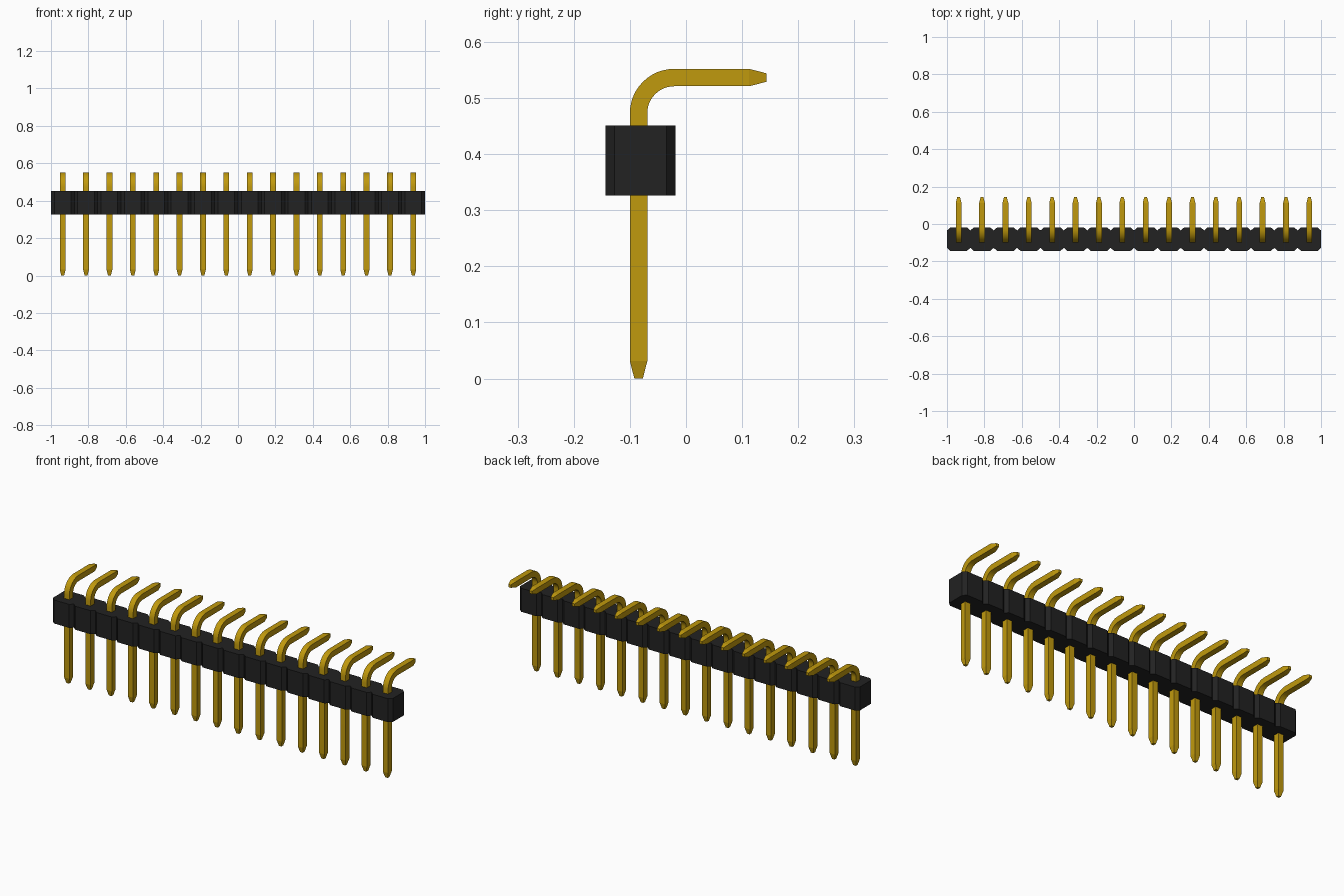
import bpy, bmesh, math
from mathutils import Vector

cube = bpy.data.objects.get("Cube")
if cube:
    bpy.data.objects.remove(cube, do_unlink=True)

COUNT, PITCH = 16, 0.125
PIN_Y, HALF = -0.0845, 0.0155          # pin axis and half thickness
BEND_Y, BEND_Z, BEND_R = -0.021, 0.473, 0.0635
TIP, TAPER = 0.0075, 0.031             # pin tip half thickness, taper length


def material(name, color):
    m = bpy.data.materials.new(name)
    m.use_nodes = True
    m.diffuse_color = (*color, 1)
    bsdf = m.node_tree.nodes["Principled BSDF"]
    bsdf.inputs["Base Color"].default_value = (*color, 1)
    bsdf.inputs["Roughness"].default_value = 0.5
    return m


def finish_mesh(bm, name, mat):
    bmesh.ops.recalc_face_normals(bm, faces=bm.faces)
    mesh = bpy.data.meshes.new(name)
    bm.to_mesh(mesh)
    bm.free()
    mesh.materials.append(mat)
    return mesh


def add_object(name, mesh, location=(0, 0, 0)):
    ob = bpy.data.objects.new(name, mesh)
    ob.location = location
    bpy.context.collection.objects.link(ob)
    return ob


black = material("black plastic", (0.016, 0.016, 0.016))
gold = material("gold metal", (0.53, 0.32, 0.004))

# Housing: a row of chamfered cells extruded upwards as one block
y0, y1, z0, z1 = -0.1435, -0.0185, 0.326, 0.451
cx, cy = 0.018, 0.016
front, back = [], []
for i in range(COUNT):
    a = -1 + i * PITCH
    for side, y, inset in ((front, y0, cy), (back, y1, -cy)):
        side += [(a, y + inset), (a + cx, y), (a + PITCH - cx, y)]
front.append((1, y0 + cy))
back.append((1, y1 - cy))
bm = bmesh.new()
base = bm.faces.new([bm.verts.new((x, y, z0)) for x, y in front + back[::-1]])
top = bmesh.ops.extrude_face_region(bm, geom=[base])["geom"]
bmesh.ops.translate(bm, vec=(0, 0, z1 - z0),
                    verts=[v for v in top if isinstance(v, bmesh.types.BMVert)])
add_object("housing", finish_mesh(bm, "housing", black))

# Pin: square section swept along a vertical leg, a bend and a pointed end
# Each station is (y, z, direction angle from vertical, half thickness)
path = [(PIN_Y, 0, 0, TIP), (PIN_Y, TAPER, 0, HALF)]
STEPS = 12
for k in range(STEPS + 1):
    t = math.pi / 2 * k / STEPS
    path.append((BEND_Y - BEND_R * math.cos(t), BEND_Z + BEND_R * math.sin(t), t, HALF))
end_z = BEND_Z + BEND_R
path += [(0.1435 - TAPER, end_z, math.pi / 2, HALF), (0.1435, end_z, math.pi / 2, TIP)]

bm = bmesh.new()
rings = []
for y, z, t, h in path:
    out = Vector((0, -math.cos(t), math.sin(t)))
    rings.append([bm.verts.new(Vector((sx * h, y, z)) + out * (sy * h))
                  for sx, sy in ((-1, -1), (1, -1), (1, 1), (-1, 1))])
for r, s in zip(rings, rings[1:]):
    for j in range(4):
        n = (j + 1) % 4
        bm.faces.new((r[j], r[n], s[n], s[j]))
bm.faces.new(rings[0])
bm.faces.new(rings[-1])
pin_mesh = finish_mesh(bm, "pin", gold)

pins = [add_object(f"pin_{i + 1:02d}", pin_mesh, (-1 + PITCH * (i + 0.5), 0, 0))
        for i in range(COUNT)]

# Smooth the bend while keeping the square edges sharp
bpy.ops.object.select_all(action="DESELECT")
pins[0].select_set(True)
bpy.context.view_layer.objects.active = pins[0]
bpy.ops.object.shade_smooth_by_angle(angle=math.radians(12))
